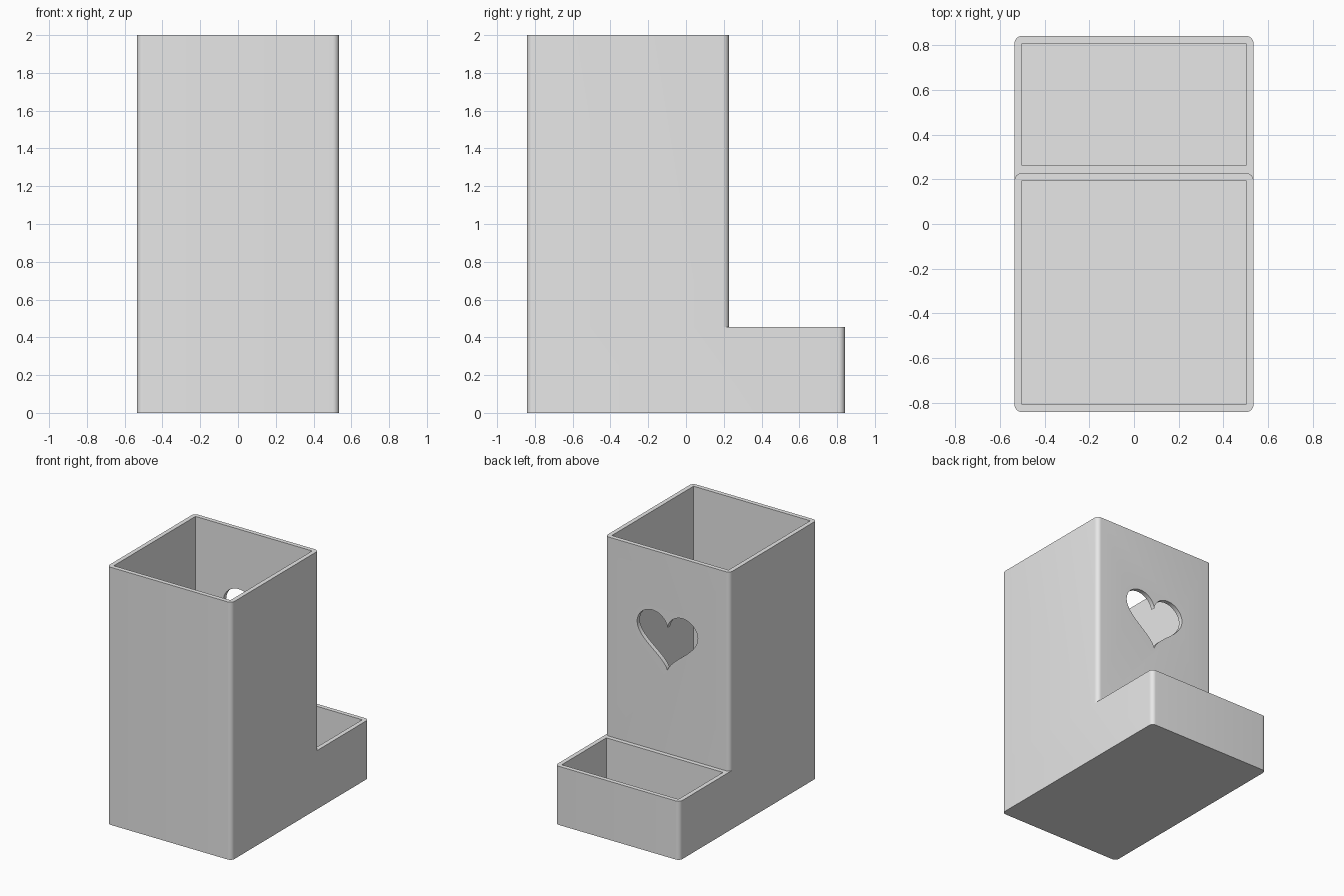
import bpy
import bmesh
from math import sin, cos, pi, radians
from mathutils import Vector

old = bpy.data.objects.get("Cube")
if old:
    bpy.data.objects.remove(old, do_unlink=True)

HALF_W, FRONT, TOWER_BACK, BACK = 0.535, -0.842, 0.228, 0.842
WALL, RADIUS, HEIGHT, TRAY_HEIGHT = 0.034, 0.034, 2.0, 0.455

grey = bpy.data.materials.new("plain grey")
grey.use_nodes = True
grey.diffuse_color = (0.8, 0.8, 0.8, 1)
grey.node_tree.nodes["Principled BSDF"].inputs["Base Color"].default_value = (0.8, 0.8, 0.8, 1)


def prism(name, points, direction):
    """Closed solid made by extruding a flat outline."""
    bm = bmesh.new()
    face = bm.faces.new([bm.verts.new(p) for p in points])
    moved = bmesh.ops.extrude_face_region(bm, geom=[face])["geom"]
    verts = [v for v in moved if isinstance(v, bmesh.types.BMVert)]
    bmesh.ops.translate(bm, verts=verts, vec=Vector(direction))
    bmesh.ops.recalc_face_normals(bm, faces=bm.faces)
    mesh = bpy.data.meshes.new(name)
    bm.to_mesh(mesh)
    bm.free()
    mesh.materials.append(grey)
    obj = bpy.data.objects.new(name, mesh)
    bpy.context.collection.objects.link(obj)
    return obj


def block(name, y0, y1, z0, z1, half_w, radius=0.0, steps=8):
    """Upright box, optionally with rounded vertical edges."""
    corners = [(half_w, y1, 0), (-half_w, y1, 1), (-half_w, y0, 2), (half_w, y0, 3)]
    points = []
    for x, y, quarter in corners:
        if not radius:
            points.append((x, y, z0))
            continue
        cx = x - radius if x > 0 else x + radius
        cy = y - radius if y == y1 else y + radius
        for i in range(steps + 1):
            a = (quarter + i / steps) * pi / 2
            points.append((cx + radius * cos(a), cy + radius * sin(a), z0))
    return prism(name, points, (0, 0, z1 - z0))


def combine(target, tool, operation):
    """Apply a boolean and remove the helper solid."""
    tool.hide_render = True
    mod = target.modifiers.new(operation, "BOOLEAN")
    mod.operation, mod.object, mod.solver = operation, tool, "EXACT"
    bpy.context.view_layer.objects.active = target
    bpy.ops.object.modifier_apply(modifier=mod.name)
    bpy.data.objects.remove(tool, do_unlink=True)


# Outer shell: tall bin with a low tray behind it
body = block("bin_with_tray", FRONT, TOWER_BACK, 0, HEIGHT, HALF_W, RADIUS)
combine(body, block("tray", FRONT, BACK, 0, TRAY_HEIGHT, HALF_W, RADIUS), "UNION")

# Square-cornered cavities, open at the top
inner = HALF_W - WALL
combine(body, block("bin_cavity", FRONT + WALL, TOWER_BACK - WALL, WALL, HEIGHT + 0.2, inner), "DIFFERENCE")
combine(body, block("tray_cavity", TOWER_BACK + WALL, BACK - WALL, WALL, TRAY_HEIGHT + 0.2, inner), "DIFFERENCE")

# Heart window through the wall above the tray
heart = []
for i in range(72):
    t = 2 * pi * i / 72
    x = 16 * sin(t) ** 3
    z = 13 * cos(t) - 5 * cos(2 * t) - 2 * cos(3 * t) - cos(4 * t)
    heart.append((x * 0.0163, TOWER_BACK - 0.1, 1.354 + z * 0.0152))
combine(body, prism("heart_cutter", heart, (0, 0.2, 0)), "DIFFERENCE")

# Smooth the rounded edges, keep the corners crisp
bpy.ops.object.select_all(action="DESELECT")
body.select_set(True)
bpy.context.view_layer.objects.active = body
bpy.ops.object.shade_smooth_by_angle(angle=radians(30))
